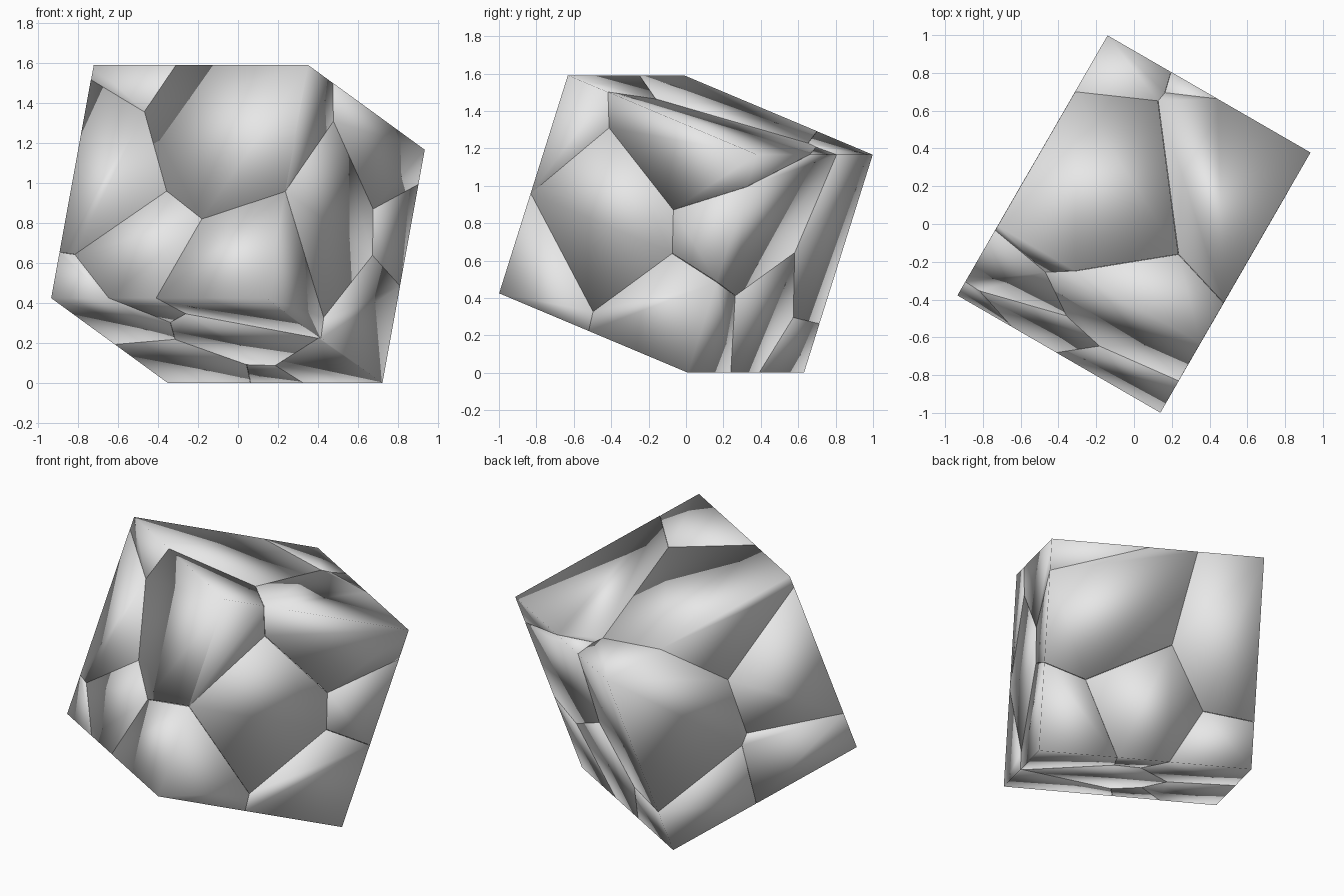
import bpy, bmesh, math
from mathutils import Vector, Matrix

if "Cube" in bpy.data.objects:
    bpy.data.objects.remove(bpy.data.objects["Cube"])

SIDE, TILT, YAW = 1.2425, math.radians(-20), math.radians(-30)

stone = bpy.data.materials.new("light_grey_stone")
stone.diffuse_color = (0.8, 0.8, 0.8, 1)
stone.use_nodes = True
stone.node_tree.nodes["Principled BSDF"].inputs["Base Color"].default_value = stone.diffuse_color

# Shard centres inside the cube: across, towards the back, down from the top (0..1)
seeds = [
    (.62, .05, .30), (.18, .14, .52), (.34, .20, .74), (.36, .35, .16),
    (.83, .42, .55), (.83, .69, .04), (.83, .10, .95), (.15, .80, .50),
    (.20, .72, .92), (.55, .88, .72), (.58, .50, .97), (.72, .93, .38),
    (.88, .85, .88), (.12, .30, .97),
]
pts = [Vector((a - .5, b - .5, .5 - c)) * SIDE for a, b, c in seeds]

# The whole cube is tipped forwards, turned, and rested on its lowest edge
height = SIDE * (math.cos(TILT) + abs(math.sin(TILT)))
place = (Matrix.Translation((0, 0, height / 2))
         @ Matrix.Rotation(YAW, 4, 'Z') @ Matrix.Rotation(TILT, 4, 'X'))


def make_shard(index):
    """Cut the cube down to the region nearest to one shard centre."""
    bm = bmesh.new()
    bmesh.ops.create_cube(bm, size=SIDE)
    p = pts[index]
    for j, q in enumerate(pts):
        if j == index:
            continue
        cut = bmesh.ops.bisect_plane(
            bm, geom=bm.verts[:] + bm.edges[:] + bm.faces[:], dist=1e-5,
            plane_co=(p + q) / 2, plane_no=(q - p).normalized(), clear_outer=True)
        rim = [e for e in cut['geom_cut']
               if isinstance(e, bmesh.types.BMEdge) and e.is_valid and e.is_boundary]
        if len(rim) > 2:
            bmesh.ops.holes_fill(bm, edges=rim, sides=0)
    bmesh.ops.remove_doubles(bm, verts=bm.verts, dist=1e-4)
    bmesh.ops.recalc_face_normals(bm, faces=bm.faces)
    # hairline crack between neighbours
    mid = sum((v.co for v in bm.verts), Vector()) / len(bm.verts)
    for v in bm.verts:
        v.co = mid + (v.co - mid) * .997
    for f in bm.faces:
        f.smooth = True
    bm.transform(place)
    mesh = bpy.data.meshes.new("stone_shard")
    bm.to_mesh(mesh)
    bm.free()
    mesh.materials.append(stone)
    bpy.context.collection.objects.link(
        bpy.data.objects.new(f"stone_shard_{index + 1}", mesh))


# Fractured cube
for i in range(len(pts)):
    make_shard(i)
